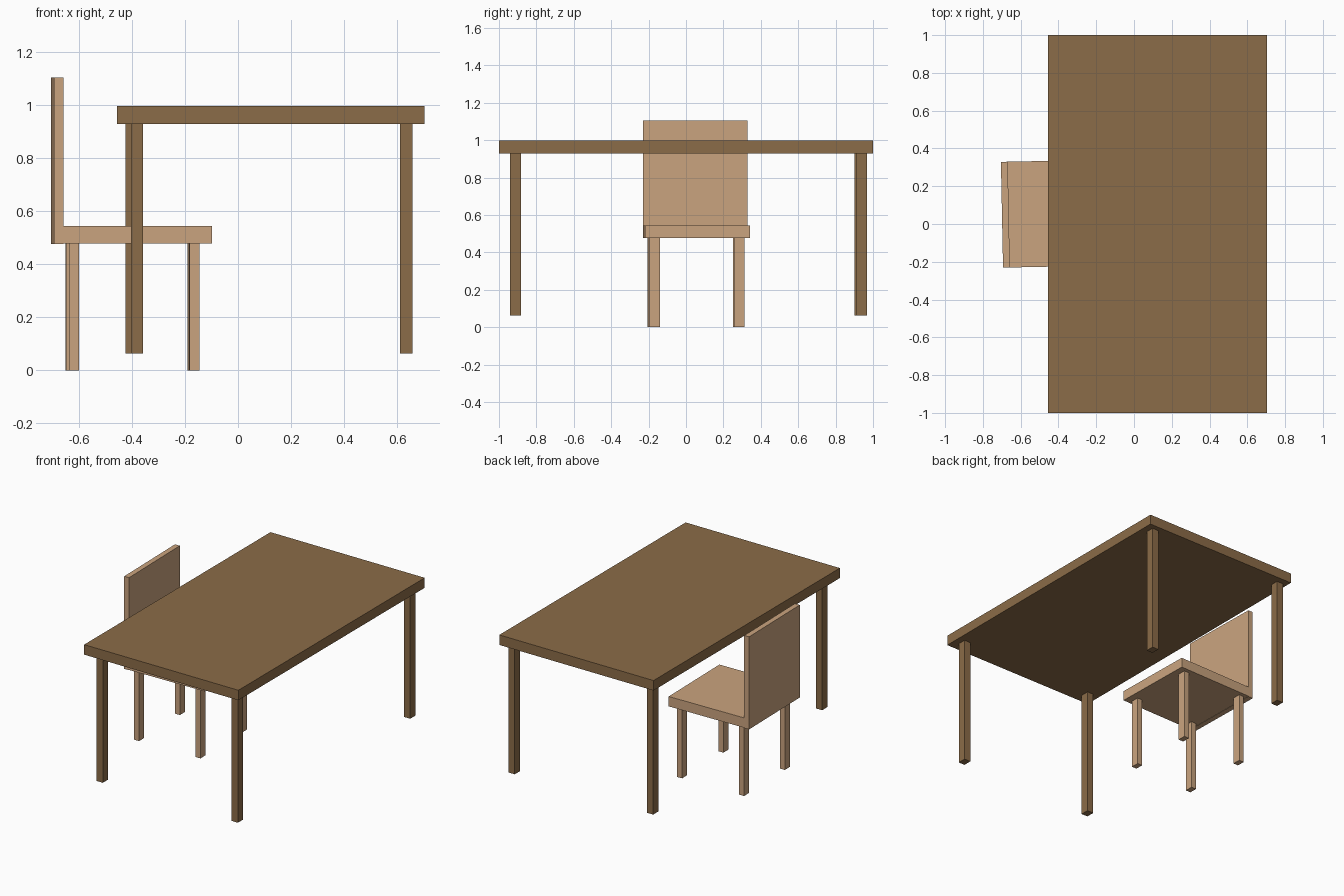
import bpy
from mathutils import Matrix, Vector

if "Cube" in bpy.data.objects:
    bpy.data.objects.remove(bpy.data.objects["Cube"])

TURN = 0.02            # the chair stands slightly turned


def material(name, rgb):
    m = bpy.data.materials.new(name)
    m.diffuse_color = (*rgb, 1)
    m.use_nodes = True
    m.node_tree.nodes["Principled BSDF"].inputs["Base Color"].default_value = m.diffuse_color
    return m


dark = material("dark_wood", (0.26, 0.15, 0.065))
light = material("light_wood", (0.59, 0.37, 0.21))


def box(name, x, y, z, mat, turn=0.0):
    """Box spanning the ranges x, y, z, optionally turned about its own centre."""
    bpy.ops.mesh.primitive_cube_add(size=1)
    ob = bpy.context.object
    ob.name = name
    spans = (x, y, z)
    ob.location = [(a + b) / 2 for a, b in spans]
    ob.scale = [b - a for a, b in spans]
    ob.rotation_euler.z = turn
    ob.data.materials.append(mat)
    return ob


def leg(name, cx, cy, wx, wy, z, mat, turn=0.0):
    return box(name, (cx - wx / 2, cx + wx / 2), (cy - wy / 2, cy + wy / 2), z, mat, turn)


# table
box("table_top", (-0.456, 0.703), (-1, 1), (0.93, 0.998), dark)
for name, cx, cy in (("front_left", -0.381, -0.912), ("front_right", 0.634, -0.912),
                     ("back_left", -0.401, 0.93), ("back_right", 0.634, 0.938)):
    leg("table_leg_" + name, cx, cy, 0.047, 0.057, (0.063, 0.93), dark)

# chair seat and backrest, turned together about the chair centre
pivot = Vector((-0.401, 0.055, 0))
rot = Matrix.Rotation(TURN, 3, 'Z')
for name, x, z in (("chair_seat", (-0.262, 0.298), (0.478, 0.545)),
                   ("chair_backrest", (-0.298, -0.262), (0.476, 1.105))):
    ob = box(name, x, (-0.28, 0.28), z, light, TURN)
    ob.location = pivot + rot @ ob.location

# chair legs
for name, cx, cy in (("front_left", -0.619, -0.177), ("front_right", -0.165, -0.167),
                     ("back_left", -0.631, 0.278), ("back_right", -0.171, 0.286)):
    leg("chair_leg_" + name, cx, cy, 0.037, 0.055, (0, 0.478), light, TURN)
